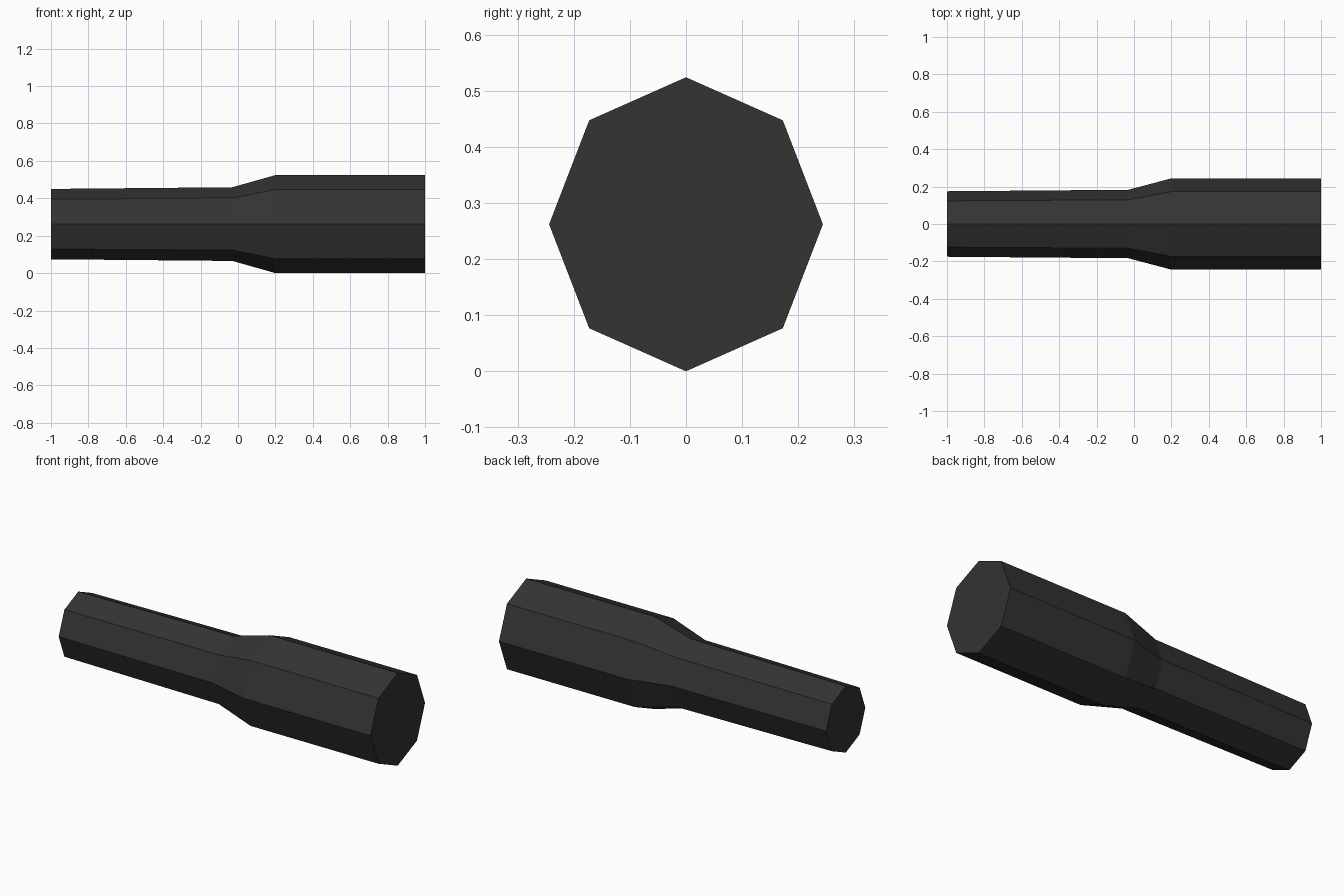
import bpy, bmesh, math

if "Cube" in bpy.data.objects:
    bpy.data.objects.remove(bpy.data.objects["Cube"])

# Single dark material
mat = bpy.data.materials.new("charcoal black")
mat.diffuse_color = (0.033, 0.033, 0.033, 1)
mat.use_nodes = True
mat.node_tree.nodes["Principled BSDF"].inputs["Base Color"].default_value = mat.diffuse_color

# Stepped octagonal handle: (x, y radius, z radius) for each section
SECTIONS = [(-1.0, 0.175, 0.188), (-0.03, 0.183, 0.197),
            (0.2, 0.244, 0.262), (1.0, 0.244, 0.262)]
CENTRE_Z = 0.262
SIDES = 8

bm = bmesh.new()
rings = []
for x, ry, rz in SECTIONS:
    angles = [2 * math.pi * i / SIDES for i in range(SIDES)]
    rings.append([bm.verts.new((x, ry * math.cos(a), CENTRE_Z + rz * math.sin(a)))
                  for a in angles])

# Side walls between neighbouring sections
for a, b in zip(rings, rings[1:]):
    for i in range(SIDES):
        j = (i + 1) % SIDES
        bm.faces.new((a[i], a[j], b[j], b[i]))

# Flat end caps
bm.faces.new(rings[0])
bm.faces.new(rings[-1])
bmesh.ops.recalc_face_normals(bm, faces=bm.faces)

mesh = bpy.data.meshes.new("stepped_handle")
bm.to_mesh(mesh)
bm.free()
mesh.materials.append(mat)
bpy.context.collection.objects.link(bpy.data.objects.new("stepped_handle", mesh))
